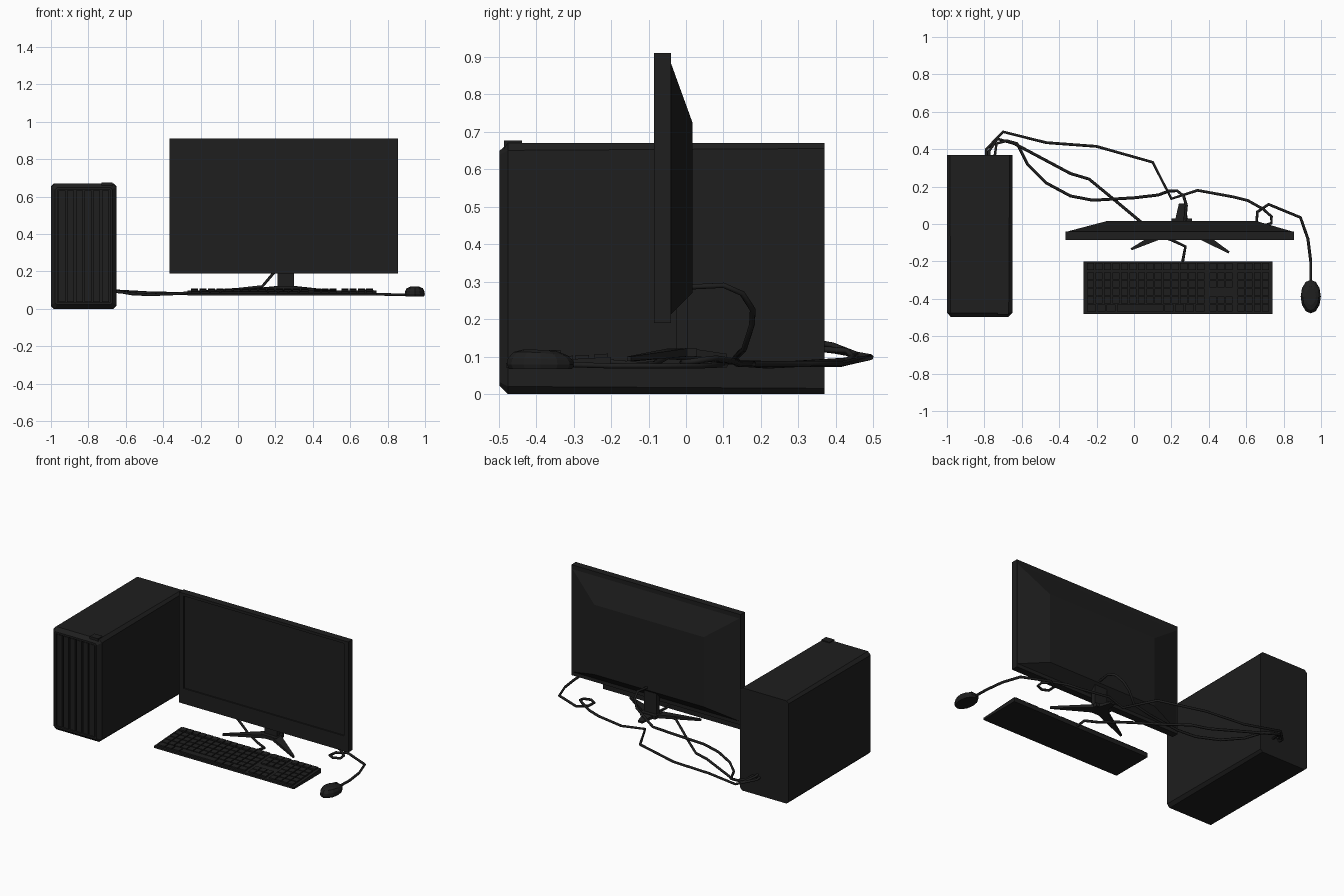
import bpy, bmesh, math
from mathutils import Vector

if "Cube" in bpy.data.objects:
    bpy.data.objects.remove(bpy.data.objects["Cube"])

black = bpy.data.materials.new("black_plastic")
black.diffuse_color = (0.013, 0.013, 0.013, 1)
black.use_nodes = True
black.node_tree.nodes["Principled BSDF"].inputs["Base Color"].default_value = black.diffuse_color


def finish(name, bm):
    bmesh.ops.recalc_face_normals(bm, faces=bm.faces)
    me = bpy.data.meshes.new(name)
    bm.to_mesh(me)
    bm.free()
    ob = bpy.data.objects.new(name, me)
    bpy.context.collection.objects.link(ob)
    me.materials.append(black)
    return ob


def loft(name, rings):
    """Skin a list of equal-length point rings and cap both ends."""
    bm = bmesh.new()
    vs = [[bm.verts.new(p) for p in r] for r in rings]
    n = len(vs[0])
    for a, b in zip(vs, vs[1:]):
        for i in range(n):
            j = (i + 1) % n
            bm.faces.new((a[i], a[j], b[j], b[i]))
    bm.faces.new(vs[0])
    bm.faces.new(vs[-1])
    return finish(name, bm)


def add_box(bm, x0, x1, y0, y1, z0, z1, slope=0.0):
    """Box whose top and bottom may rise along y by the given slope."""
    lo, hi = [], []
    for x, y in ((x0, y0), (x1, y0), (x1, y1), (x0, y1)):
        dz = slope * (y - y0)
        lo.append(bm.verts.new((x, y, z0 + dz)))
        hi.append(bm.verts.new((x, y, z1 + dz)))
    bm.faces.new(lo)
    bm.faces.new(hi)
    for i in range(4):
        j = (i + 1) % 4
        bm.faces.new((lo[i], lo[j], hi[j], hi[i]))


def box(name, *dims):
    bm = bmesh.new()
    add_box(bm, *dims)
    return finish(name, bm)


def rect(y, x0, x1, z0, z1):
    return [(x0, y, z0), (x1, y, z0), (x1, y, z1), (x0, y, z1)]


def octo(y, d, c):
    """Tower cross-section inset by d with corners cut by c."""
    x0, x1, z0, z1 = -1 + d, -0.65 - d, d, 0.67 - d
    return [(x0 + c, y, z0), (x1 - c, y, z0), (x1, y, z0 + c), (x1, y, z1 - c),
            (x1 - c, y, z1), (x0 + c, y, z1), (x0, y, z1 - c), (x0, y, z0 + c)]


def cable(name, pts, r=0.008):
    cu = bpy.data.curves.new(name, 'CURVE')
    cu.dimensions = '3D'
    cu.bevel_depth = r
    cu.bevel_resolution = 1
    cu.use_fill_caps = True
    sp = cu.splines.new('POLY')
    sp.points.add(len(pts) - 1)
    for p, co in zip(sp.points, pts):
        p.co = (*co, 1)
    ob = bpy.data.objects.new(name, cu)
    bpy.context.collection.objects.link(ob)
    cu.materials.append(black)


# Tower case with chamfered front and recessed grille
loft("tower_case", [octo(0.37, 0.0, 0.015), octo(-0.475, 0.0, 0.02), octo(-0.498, 0.022, 0.01),
                    octo(-0.498, 0.034, 0.002), octo(-0.48, 0.034, 0.002)])
bm = bmesh.new()
for i in range(6):
    x = -0.96 + i * 0.0465
    add_box(bm, x, x + 0.037, -0.494, -0.478, 0.036, 0.632)
finish("tower_grille_slats", bm)
box("power_button", -0.73, -0.67, -0.485, -0.437, 0.655, 0.676)

# Monitor: tapered back, bezel and recessed screen
loft("monitor_back", [rect(0.017, -0.14, 0.65, 0.27, 0.725),
                      rect(-0.041, -0.36, 0.85, 0.212, 0.885)])
outer, screen = (-0.365, 0.855, 0.19, 0.91), (-0.333, 0.823, 0.29, 0.892)
loft("monitor_bezel_and_screen", [rect(-0.04, *outer), rect(-0.085, *outer),
                                  rect(-0.085, *screen), rect(-0.077, *screen)])

# Stand: neck, hub and three tapered legs
box("stand_neck", 0.21, 0.3, -0.026, 0.004, 0.105, 0.3)
box("stand_hub", 0.2, 0.31, -0.05, 0.03, 0.1, 0.122)


def leg(name, root, tip, w0, w1):
    a, b = Vector(root), Vector(tip)
    side = (b - a).cross(Vector((0, 0, 1))).normalized()
    rings = []
    for p, w, h in ((a, w0, 0.022), (b, w1, 0.012)):
        s, u = side * w / 2, Vector((0, 0, h))
        rings.append([p - s, p + s, p + s + u, p - s + u])
    loft(name, rings)


leg("stand_leg_left", (0.22, -0.02, 0.1), (-0.015, -0.135, 0.088), 0.06, 0.012)
leg("stand_leg_right", (0.29, -0.02, 0.1), (0.508, -0.152, 0.088), 0.06, 0.012)
leg("stand_leg_back", (0.255, 0.01, 0.1), (0.255, 0.11, 0.095), 0.075, 0.03)

# Keyboard: wedge body and key blocks
prof = [(-0.48, 0.07), (-0.2, 0.07), (-0.2, 0.099), (-0.48, 0.083)]
loft("keyboard_body", [[(x, y, z) for y, z in prof] for x in (-0.27, 0.74)])
bm = bmesh.new()
slope = 0.016 / 0.28
for row in range(6):
    y = -0.468 + row * 0.043 + (0.008 if row == 5 else 0)
    z = 0.083 + slope * (y + 0.48)
    for x0, x1, count in ((-0.255, 0.38, 14), (0.4, 0.53, 3), (0.55, 0.725, 4)):
        if row == 0 and count == 14:
            edges = [x0, -0.2, -0.15, -0.095, 0.16, 0.215, 0.27, 0.325, x1]
        elif row == 2 and count == 3:
            continue
        else:
            edges = [x0 + (x1 - x0) * i / count for i in range(count + 1)]
        for a, b in zip(edges, edges[1:]):
            add_box(bm, a + 0.003, b - 0.003, y, y + 0.037, z - 0.004, z + 0.009, slope)
finish("keyboard_keys", bm)

# Mouse: stacked outlines, with wheel
rings = []
for s, z, tilt in ((0.93, 0.066, 0), (1, 0.078, 0), (0.97, 0.095, 0.06), (0.8, 0.112, 0.1), (0.5, 0.119, 0.08)):
    ring = []
    for i in range(12):
        t = math.tau * i / 12
        y = 0.09 * s * math.sin(t)
        ring.append((0.945 + 0.054 * s * math.cos(t), -0.388 + y, z - tilt * max(0, y + 0.02)))
    rings.append(ring)
loft("mouse_body", rings)
box("mouse_wheel", 0.938, 0.952, -0.365, -0.335, 0.1, 0.117)

# Cables running to the back of the tower
cable("mouse_cable", [
    (0.945, -0.3, 0.078), (0.945, -0.2, 0.075), (0.93, -0.08, 0.075), (0.89, 0.035, 0.075),
    (0.72, 0.105, 0.078), (0.66, 0.065, 0.08), (0.655, 0.01, 0.082), (0.69, -0.01, 0.084),
    (0.735, 0.005, 0.085), (0.735, 0.04, 0.09), (0.69, 0.08, 0.095), (0.61, 0.125, 0.088),
    (0.53, 0.145, 0.08), (0.34, 0.18, 0.08), (0.2, 0.135, 0.08), (0.1, 0.33, 0.08),
    (-0.2, 0.415, 0.08), (-0.47, 0.435, 0.085), (-0.7, 0.493, 0.098), (-0.79, 0.4, 0.115),
    (-0.79, 0.36, 0.12)])
cable("keyboard_cable", [
    (0.26, -0.2, 0.085), (0.275, -0.12, 0.078), (0.2, -0.085, 0.08), (0.11, -0.05, 0.1),
    (0.02, 0.025, 0.095), (-0.1, 0.125, 0.085), (-0.24, 0.24, 0.08), (-0.34, 0.27, 0.08),
    (-0.64, 0.43, 0.09), (-0.73, 0.455, 0.105), (-0.775, 0.39, 0.13), (-0.775, 0.36, 0.135)])
cable("monitor_cable", [
    (0.27, 0.0, 0.285), (0.28, 0.1, 0.29), (0.265, 0.15, 0.268), (0.23, 0.178, 0.225),
    (0.185, 0.176, 0.185), (0.13, 0.155, 0.12), (0.0, 0.14, 0.105), (-0.22, 0.127, 0.09),
    (-0.34, 0.15, 0.08), (-0.47, 0.22, 0.075), (-0.57, 0.32, 0.08), (-0.625, 0.43, 0.09),
    (-0.68, 0.445, 0.1), (-0.735, 0.43, 0.115), (-0.745, 0.36, 0.12)])
